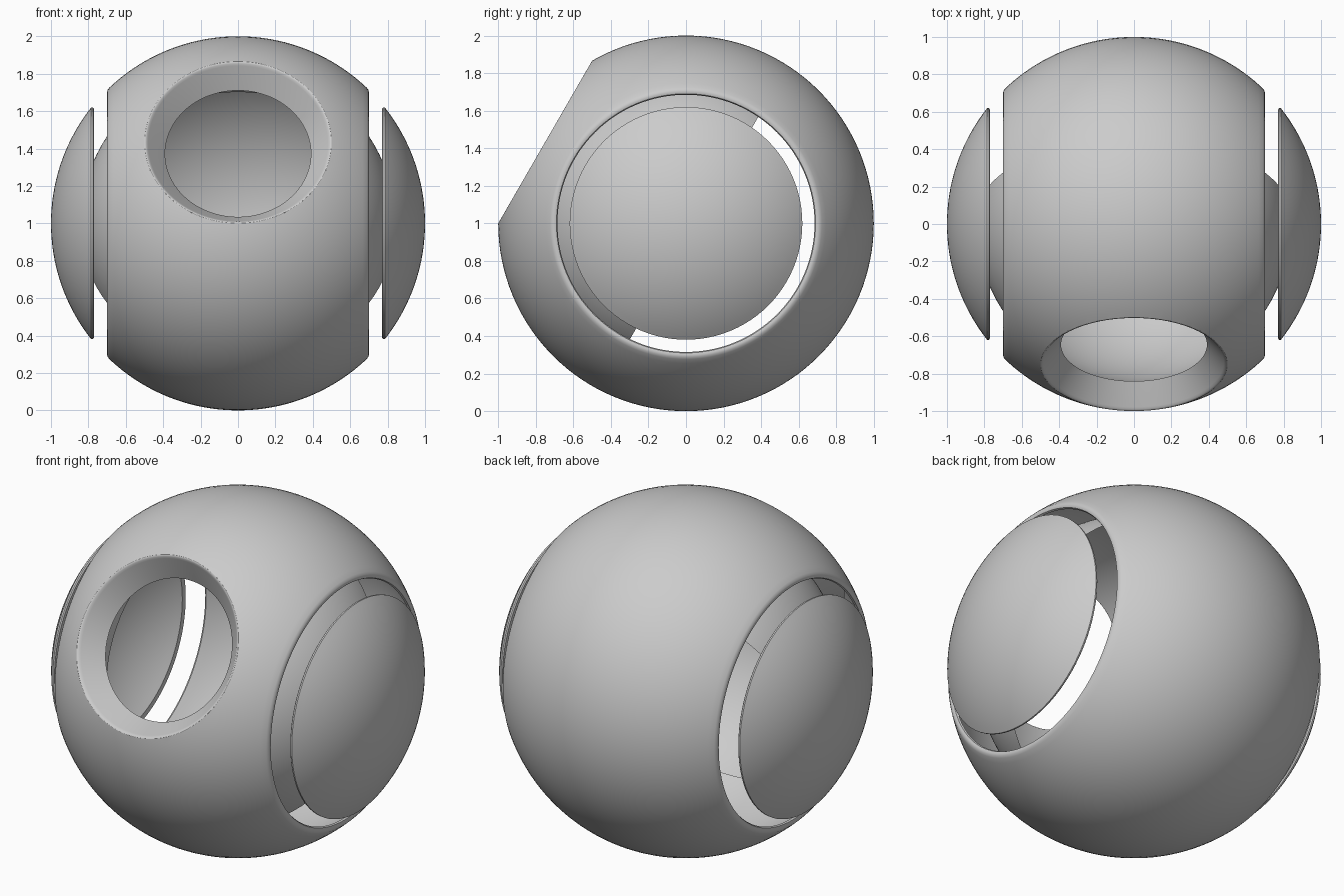
import bpy, bmesh, math
from mathutils import Vector, Matrix

if "Cube" in bpy.data.objects:
    bpy.data.objects.remove(bpy.data.objects["Cube"])

CENTRE = Vector((0, 0, 1))
EYE = Vector((0, -math.cos(math.radians(30)), 0.5))   # direction the eye opening faces


def arc(radius, h0, h1, n):
    """Points (r, h) on a circle of given radius, from height h0 to h1."""
    a0, a1 = math.acos(h0 / radius), math.acos(h1 / radius)
    return [(radius * math.sin(a0 + (a1 - a0) * i / n),
             radius * math.cos(a0 + (a1 - a0) * i / n)) for i in range(n + 1)]


def lathe(name, profile, axis, closed=False, segs=96):
    """Spin an (r, h) profile about an axis through the ball's centre."""
    bm = bmesh.new()
    pts = profile + profile[:1] if closed else profile
    verts = [bm.verts.new((r, 0, h)) for r, h in pts]
    edges = [bm.edges.new(p) for p in zip(verts, verts[1:])]
    bmesh.ops.spin(bm, geom=verts + edges, cent=(0, 0, 0), axis=(0, 0, 1),
                   angle=2 * math.pi, steps=segs, use_duplicate=False)
    bmesh.ops.remove_doubles(bm, verts=bm.verts, dist=1e-5)
    bmesh.ops.recalc_face_normals(bm, faces=bm.faces)
    rot = Vector(axis).to_track_quat('Z', 'Y').to_matrix().to_4x4()
    bm.transform(Matrix.Translation(CENTRE) @ rot)
    mesh = bpy.data.meshes.new(name)
    bm.to_mesh(mesh)
    bm.free()
    obj = bpy.data.objects.new(name, mesh)
    bpy.context.collection.objects.link(obj)
    return obj


def activate(obj):
    bpy.ops.object.select_all(action='DESELECT')
    obj.select_set(True)
    bpy.context.view_layer.objects.active = obj


def smooth(obj):
    activate(obj)
    bpy.ops.object.shade_smooth_by_angle(angle=math.radians(35))


# Outer shell: hollow ball with both sides open and rounded rims
rim = [(0.712, 0.698), (0.70, 0.70), (0.69, 0.697)]
shell = lathe("outer_shell",
              arc(1.0, -0.69, 0.69, 48) + rim + arc(0.97, 0.687, -0.687, 40)
              + [(r, -h) for r, h in reversed(rim)],
              (1, 0, 0), closed=True, segs=128)

# Round eye opening cut through the shell
cutter = lathe("eye_cutter", [(0, 0.5), (0.5, 0.5), (0.5, 1.3), (0, 1.3)], EYE)
cutter.hide_render = True
activate(shell)
mod = shell.modifiers.new("eye_opening", 'BOOLEAN')
mod.operation, mod.solver, mod.object = 'DIFFERENCE', 'EXACT', cutter
bpy.ops.object.modifier_apply(modifier=mod.name)
bpy.data.objects.remove(cutter)
smooth(shell)

# Funnel-shaped eye rim leading to the inner ball
smooth(lathe("eye_rim", [(0.5, 0.866), (0.495, 0.866), (0.488, 0.862),
                         (0.48, 0.853), (0.39, 0.745)], EYE))

# Inner half ball, open at the back
smooth(lathe("inner_half_ball", arc(0.841, 0.745, -0.05, 32), EYE))

# Hollow side caps
cap = (arc(1.0, 1.0, 0.785, 20) + [(0.619, 0.776), (0.612, 0.77), (0.58, 0.77)]
       + arc(0.964, 0.77, 0.964, 20))
for side, sx in (("right", 1), ("left", -1)):
    smooth(lathe(side + "_cap", cap, (sx, 0, 0)))
